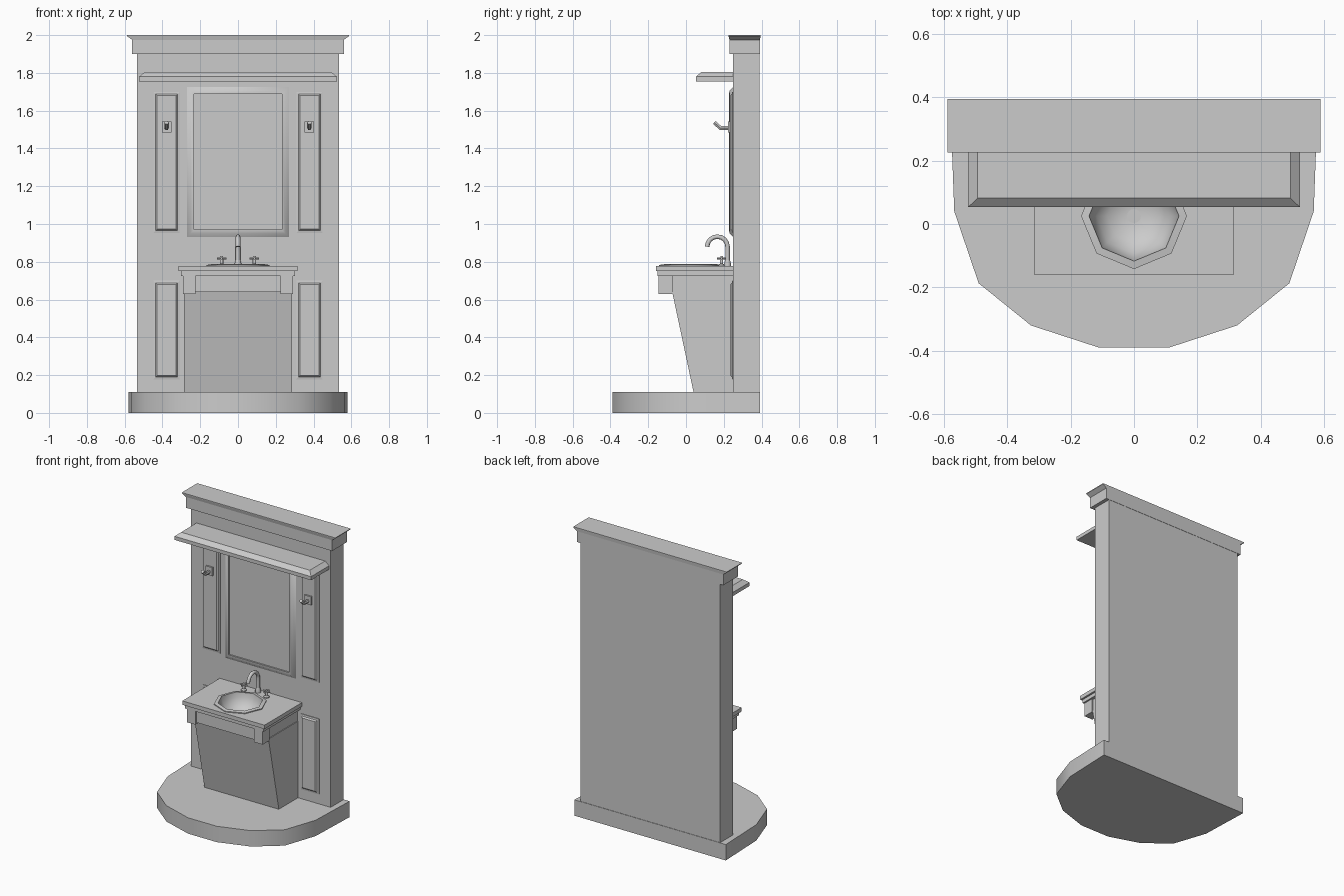
import bpy, bmesh, math

cube = bpy.data.objects.get("Cube")
if cube:
    bpy.data.objects.remove(cube, do_unlink=True)

grey = bpy.data.materials.new("plain grey")
grey.use_nodes = True
grey.diffuse_color = (0.6, 0.6, 0.6, 1)
grey.node_tree.nodes["Principled BSDF"].inputs["Base Color"].default_value = grey.diffuse_color


def activate(obj):
    bpy.ops.object.select_all(action="DESELECT")
    obj.select_set(True)
    bpy.context.view_layer.objects.active = obj


def smooth(obj, degrees):
    activate(obj)
    bpy.ops.object.shade_smooth_by_angle(angle=math.radians(degrees))


def loft(name, rings, closed=True):
    """Skin a stack of equal rings; an open loft is capped at its end only."""
    bm = bmesh.new()
    loops = [[bm.verts.new(p) for p in ring] for ring in rings]
    n = len(loops[0])
    for a, b in zip(loops, loops[1:]):
        for i in range(n):
            j = (i + 1) % n
            bm.faces.new((a[i], a[j], b[j], b[i]))
    bm.faces.new(loops[-1])
    if closed:
        bm.faces.new(loops[0][::-1])
        bmesh.ops.recalc_face_normals(bm, faces=bm.faces)
    mesh = bpy.data.meshes.new(name)
    bm.to_mesh(mesh)
    bm.free()
    mesh.materials.append(grey)
    obj = bpy.data.objects.new(name, mesh)
    bpy.context.collection.objects.link(obj)
    return obj


def flat_rect(x, y0, y1, z, cx=0):
    return [(cx - x, y0, z), (cx + x, y0, z), (cx + x, y1, z), (cx - x, y1, z)]


def wall_rect(x, z0, z1, y, cx=0):
    return [(cx - x, y, z0), (cx + x, y, z0), (cx + x, y, z1), (cx - x, y, z1)]


def box(name, x, y0, y1, z0, z1, cx=0):
    return loft(name, [flat_rect(x, y0, y1, z, cx) for z in (z0, z1)])


def circle(r, z, n, cx=0, cy=0):
    steps = [math.tau * i / n for i in range(n)]
    return [(cx + r * math.cos(a), cy + r * math.sin(a), z) for a in steps]


def tube(name, points, radius, sides=1):
    curve = bpy.data.curves.new(name, "CURVE")
    curve.dimensions = "3D"
    curve.bevel_depth = radius
    curve.bevel_resolution = sides
    curve.use_fill_caps = True
    spline = curve.splines.new("POLY")
    spline.points.add(len(points) - 1)
    for p, co in zip(spline.points, points):
        p.co = (*co, 1)
    curve.materials.append(grey)
    obj = bpy.data.objects.new(name, curve)
    bpy.context.collection.objects.link(obj)
    activate(obj)
    bpy.ops.object.convert(target="MESH")
    smooth(bpy.context.object, 50)


# Rounded plinth
side = [(0.11, -0.39), (0.325, -0.32), (0.49, -0.187), (0.567, 0.04), (0.58, 0.393)]
outline = side + [(-x, y) for x, y in reversed(side)]
smooth(loft("plinth", [[(x, y, z) for x, y in outline] for z in (0, 0.11)]), 40)

# Back wall with a crown flared at its ends
WALL = 0.25
box("back_wall", 0.535, WALL, 0.39, 0.11, 1.92)
loft("crown", [flat_rect(0.56, 0.23, 0.392, 1.9), flat_rect(0.56, 0.23, 0.392, 1.975),
               flat_rect(0.588, 0.225, 0.394, 1.995), flat_rect(0.588, 0.225, 0.394, 2)])

# Shelf with a bevelled top
loft("shelf", [flat_rect(0.523, 0.053, WALL, 1.755), flat_rect(0.523, 0.053, WALL, 1.78),
               flat_rect(0.493, 0.082, WALL, 1.805)])

# Mirror in a sloped frame
smooth(loft("mirror", [wall_rect(0.27, 0.93, 1.725, WALL),
                       wall_rect(0.25, 0.95, 1.705, 0.23),
                       wall_rect(0.232, 0.97, 1.688, 0.228),
                       wall_rect(0.232, 0.97, 1.688, 0.238)]), 60)

# Raised wall panels and hooks
for label, s in (("left", 1), ("right", -1)):
    cx = s * 0.378
    for level, z0, z1 in (("upper", 0.953, 1.7), ("lower", 0.178, 0.7)):
        steps = [(0, WALL), (0, 0.245), (0.012, 0.243), (0.02, 0.234)]
        loft(f"{level}_panel_{label}",
             [wall_rect(0.07 - d, z0 + d, z1 - d, y, cx) for d, y in steps])
    box(f"hook_plate_{label}", 0.025, 0.222, 0.24, 1.485, 1.543, cx)
    tube(f"hook_{label}", [(cx, 0.23, 1.508), (cx, 0.183, 1.508), (cx, 0.15, 1.537)], 0.012)

# Tapered cabinet
loft("cabinet", [flat_rect(0.285, 0.04, WALL, 0.11), flat_rect(0.285, -0.073, WALL, 0.64)])

# Counter, cut out for the bowl
BOWL_Y = 0.025
top_parts = [box("apron", 0.28, -0.132, WALL, 0.64, 0.725),
             box("counter_edge", 0.302, -0.15, WALL, 0.725, 0.75),
             box("counter_top", 0.315, -0.16, WALL, 0.75, 0.777)]
cutter = loft("bowl_cutter", [circle(0.148, z, 8, cy=BOWL_Y) for z in (0.655, 0.9)])
cutter.hide_render = True
for part in top_parts:
    cut = part.modifiers.new("bowl hole", "BOOLEAN")
    cut.operation = "DIFFERENCE"
    cut.object = cutter
    activate(part)
    bpy.ops.object.modifier_apply(modifier=cut.name)
bpy.data.objects.remove(cutter, do_unlink=True)

for label, s in (("left", 1), ("right", -1)):
    box(f"bracket_{label}", 0.033, -0.145, -0.072, 0.63, 0.725, s * 0.258)

# Eight-sided bowl with a rim
bowl_profile = [(0.167, 0.775), (0.167, 0.783), (0.142, 0.787), (0.137, 0.755),
                (0.118, 0.715), (0.085, 0.687), (0.045, 0.673), (0.02, 0.67)]
smooth(loft("bowl", [circle(r, z, 8, cy=BOWL_Y) for r, z in bowl_profile], closed=False), 60)

# Drain with a cross
loft("drain", [circle(0.022, z, 16, cy=BOWL_Y) for z in (0.668, 0.674)])
box("drain_bar_across", 0.021, BOWL_Y - 0.003, BOWL_Y + 0.003, 0.67, 0.677)
box("drain_bar_along", 0.003, BOWL_Y - 0.021, BOWL_Y + 0.021, 0.67, 0.677)

# Swan-neck tap
neck = [(0, 0.22, 0.775), (0, 0.22, 0.85)]
for i in range(9):
    a = math.radians(180 * i / 8)
    neck.append((0, 0.166 + 0.054 * math.cos(a), 0.88 + 0.053 * math.sin(a)))
tube("tap", neck, 0.012, 2)
smooth(loft("tap_base", [circle(r, z, 12, cy=0.22) for r, z in
                         ((0.018, 0.775), (0.018, 0.79), (0.013, 0.81))]), 40)

# Cross-shaped tap handles
for label, s in (("left", 1), ("right", -1)):
    cx, cy = s * 0.087, 0.188
    smooth(loft(f"handle_stem_{label}", [circle(r, z, 10, cx, cy) for r, z in
                ((0.018, 0.775), (0.018, 0.783), (0.009, 0.79), (0.009, 0.82), (0.006, 0.83))]), 40)
    for way, dx, dy in (("across", 0.025, 0), ("along", 0, 0.025)):
        tube(f"handle_{way}_{label}", [(cx - dx, cy - dy, 0.817), (cx + dx, cy + dy, 0.817)], 0.006)
